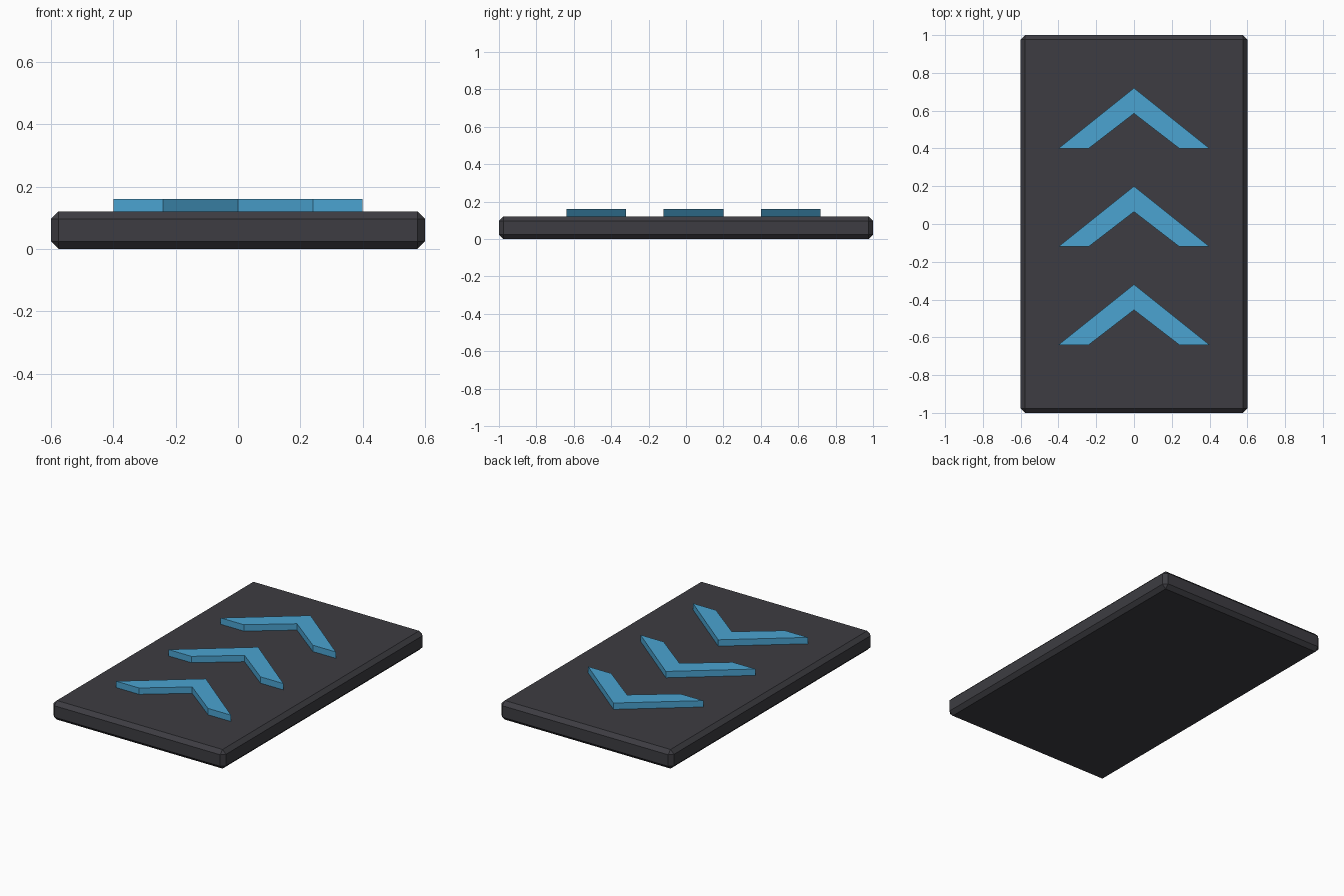
import bpy
import bmesh

cube = bpy.data.objects.get("Cube")
if cube:
    bpy.data.objects.remove(cube, do_unlink=True)


def material(name, rgb):
    mat = bpy.data.materials.new(name)
    mat.use_nodes = True
    mat.diffuse_color = (*rgb, 1)
    mat.node_tree.nodes["Principled BSDF"].inputs["Base Color"].default_value = (*rgb, 1)
    return mat


def prism(name, outline, bottom, top, mat):
    """Extrude a flat outline from bottom to top."""
    bm = bmesh.new()
    face = bm.faces.new([bm.verts.new((x, y, bottom)) for x, y in outline])
    grown = bmesh.ops.extrude_face_region(bm, geom=[face])["geom"]
    verts = [v for v in grown if isinstance(v, bmesh.types.BMVert)]
    bmesh.ops.translate(bm, verts=verts, vec=(0, 0, top - bottom))
    bmesh.ops.recalc_face_normals(bm, faces=bm.faces)
    mesh = bpy.data.meshes.new(name)
    bm.to_mesh(mesh)
    bm.free()
    mesh.materials.append(mat)
    obj = bpy.data.objects.new(name, mesh)
    bpy.context.collection.objects.link(obj)
    return obj


charcoal = material("charcoal", (0.047, 0.046, 0.054))
blue = material("sky blue", (0.07, 0.37, 0.64))

# Base slab with chamfered edges
THICK = 0.12
slab = prism("base_slab", [(-0.6, -1), (0.6, -1), (0.6, 1), (-0.6, 1)], 0, THICK, charcoal)
chamfer = slab.modifiers.new("chamfer", "BEVEL")
chamfer.width = 0.024
chamfer.segments = 1

# Three raised chevrons pointing to the back
chevron = [(-0.4, -0.12), (-0.24, -0.12), (0, 0.065), (0.24, -0.12), (0.4, -0.12), (0, 0.2)]
for label, offset in (("front", -0.52), ("middle", 0), ("back", 0.52)):
    arrow = prism(label + "_chevron", chevron, THICK, 0.16, blue)
    arrow.location.y = offset
